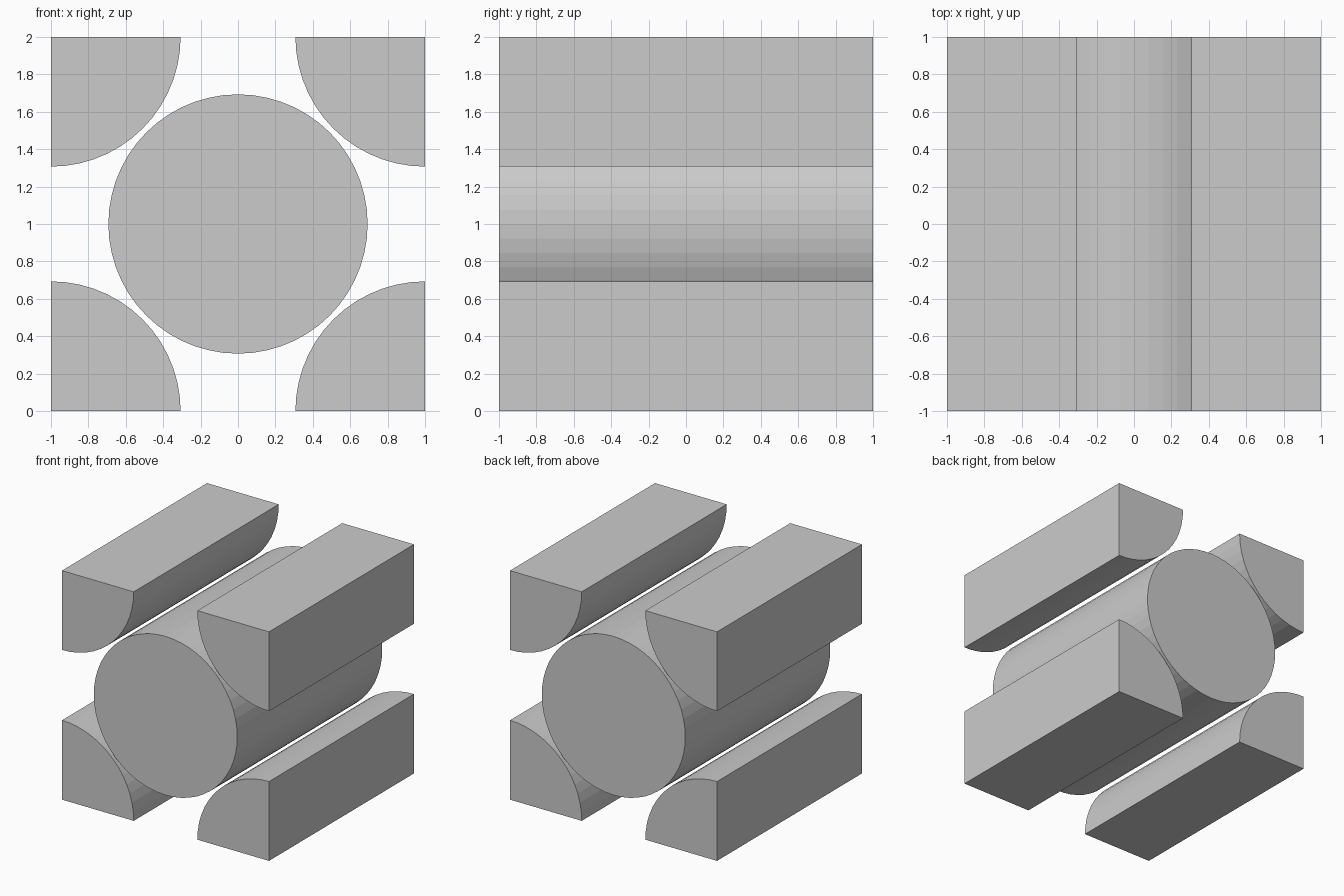
import bpy, bmesh
from math import sin, cos, tau

if "Cube" in bpy.data.objects:
    bpy.data.objects.remove(bpy.data.objects["Cube"])

RADIUS = 0.693
SIDES = 56


def arc(cx, cz, start, count):
    """Points on the rod circle in the XZ plane, in steps of one side."""
    return [(cx + RADIUS * cos(tau * (start + i) / SIDES),
             cz + RADIUS * sin(tau * (start + i) / SIDES)) for i in range(count)]


def extrude_profile(name, profile):
    """Solid made from an XZ profile running the full depth along Y."""
    bm = bmesh.new()
    face = bm.faces.new([bm.verts.new((x, -1, z)) for x, z in profile])
    result = bmesh.ops.extrude_face_region(bm, geom=[face], use_keep_orig=True)
    back = [v for v in result["geom"] if isinstance(v, bmesh.types.BMVert)]
    bmesh.ops.translate(bm, verts=back, vec=(0, 2, 0))
    bmesh.ops.recalc_face_normals(bm, faces=bm.faces)
    mesh = bpy.data.meshes.new(name)
    bm.to_mesh(mesh)
    bm.free()
    obj = bpy.data.objects.new(name, mesh)
    bpy.context.collection.objects.link(obj)
    return obj


# Full round rod in the centre
extrude_profile("center_rod", arc(0, 1, 0, SIDES))

# Quarter rods along the four corner edges
quarter = SIDES // 4
corners = [("lower_left", -1, 0, 0), ("lower_right", 1, 0, 1),
           ("upper_right", 1, 2, 2), ("upper_left", -1, 2, 3)]
for name, cx, cz, turn in corners:
    profile = [(cx, cz)] + arc(cx, cz, turn * quarter, quarter + 1)
    extrude_profile(name + "_quarter_rod", profile)
